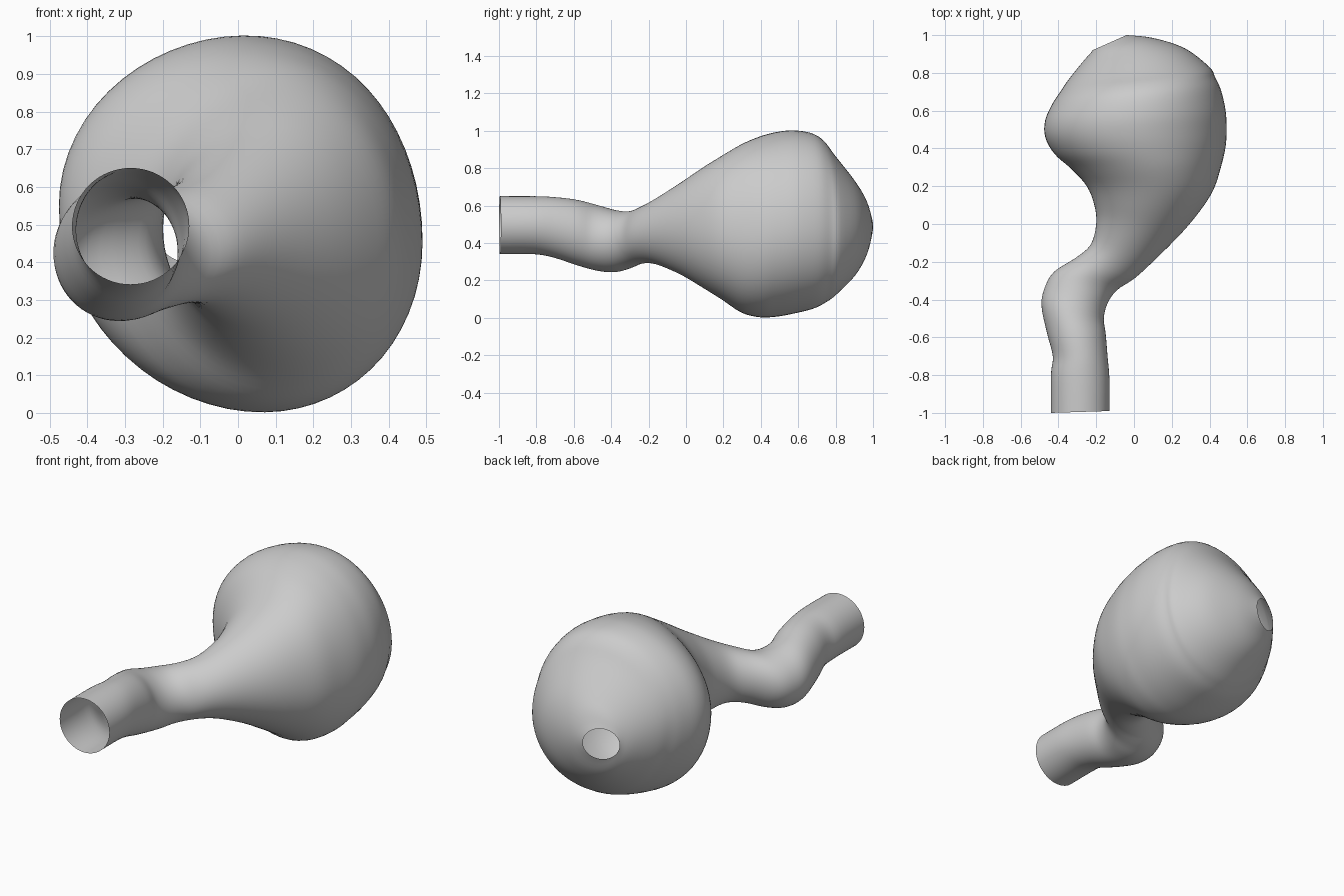
import bpy
import bmesh
import math
from mathutils import Vector

SEGMENTS = 64
STEPS = 4

# Remove the default cube
cube = bpy.data.objects.get("Cube")
if cube:
    bpy.data.objects.remove(cube, do_unlink=True)

# Sections: left edge x, y, right edge x, y, top z, bottom z
sections = [
    (-.44, -1, -.13, -.99, .65, .34),
    (-.44, -.8, -.13, -.82, .65, .34),
    (-.43, -.7, -.14, -.7, .645, .32),
    (-.46, -.58, -.15, -.58, .63, .28),
    (-.49, -.43, -.16, -.5, .6, .25),
    (-.47, -.33, -.14, -.42, .575, .245),
    (-.42, -.25, -.09, -.35, .57, .265),
    (-.31, -.18, 0, -.29, .595, .29),
    (-.23, -.11, .1, -.2, .64, .285),
    (-.2, 0, .25, -.05, .725, .23),
    (-.21, .1, .35, .07, .8, .165),
    (-.25, .2, .42, .18, .865, .1),
    (-.33, .29, .46, .3, .925, .03),
    (-.42, .37, .485, .41, .965, .005),
    (-.47, .46, .49, .5, .99, .008),
    (-.47, .55, .485, .6, 1, .025),
    (-.43, .64, .46, .71, .985, .05),
    (-.39, .7, .43, .775, .945, .08),
    (-.35, .76, .4, .83, .87, .12),
    (-.27, .86, .27, .93, .74, .22),
    (-.23, .905, .1, .985, .65, .31),
    (-.22, .92, -.04, 1, .575, .4),
]


def catmull_rom(a, b, c, d, t):
    """Blend smoothly from b to c."""
    return (b * 2 + (c - a) * t + (a * 2 - b * 5 + c * 4 - d) * t * t
            + (b * 3 - a - c * 3 + d) * t ** 3) / 2


def smooth_sections(keys):
    """Fill in extra sections between the key ones."""
    keys = [Vector(k) for k in keys]
    padded = [keys[0], *keys, keys[-1]]
    result = []
    for i in range(len(keys) - 1):
        for step in range(STEPS):
            result.append(catmull_rom(*padded[i:i + 4], step / STEPS))
    return result + [keys[-1]]


def add_ring(bm, section):
    """Upright oval between the edges; in the wide bulb it leans and its crown shifts."""
    lx, ly, rx, ry, top, bottom = section
    height = (top - bottom) / 2
    bulge = max(0, height - .2) / .3
    centre = Vector(((lx + rx) / 2, (ly + ry) / 2, (top + bottom) / 2))
    side = Vector(((rx - lx) / 2, (ry - ly) / 2, -.045 * bulge))
    up = Vector((0, 0, height))
    crown = Vector((.055 * bulge, 0, 0))
    ring = []
    for i in range(SEGMENTS):
        angle = math.tau * i / SEGMENTS
        rise = math.sin(angle)
        point = centre + side * math.cos(angle) + up * rise + crown * max(0, rise) ** 2
        ring.append(bm.verts.new(point))
    return ring


# One grey for the whole shell
grey = bpy.data.materials.new("plain grey")
grey.use_nodes = True
colour = (.6, .6, .6, 1)
grey.diffuse_color = colour
grey.node_tree.nodes["Principled BSDF"].inputs["Base Color"].default_value = colour

# Hollow bulb and bent neck, open at both ends
bm = bmesh.new()
rings = [add_ring(bm, section) for section in smooth_sections(sections)]
for near, far in zip(rings, rings[1:]):
    for i in range(SEGMENTS):
        j = (i + 1) % SEGMENTS
        bm.faces.new((near[i], near[j], far[j], far[i]))

mesh = bpy.data.meshes.new("hollow_bulb_with_neck")
bm.to_mesh(mesh)
bm.free()
mesh.materials.append(grey)
mesh.shade_smooth()
vessel = bpy.data.objects.new("hollow_bulb_with_neck", mesh)
bpy.context.collection.objects.link(vessel)
